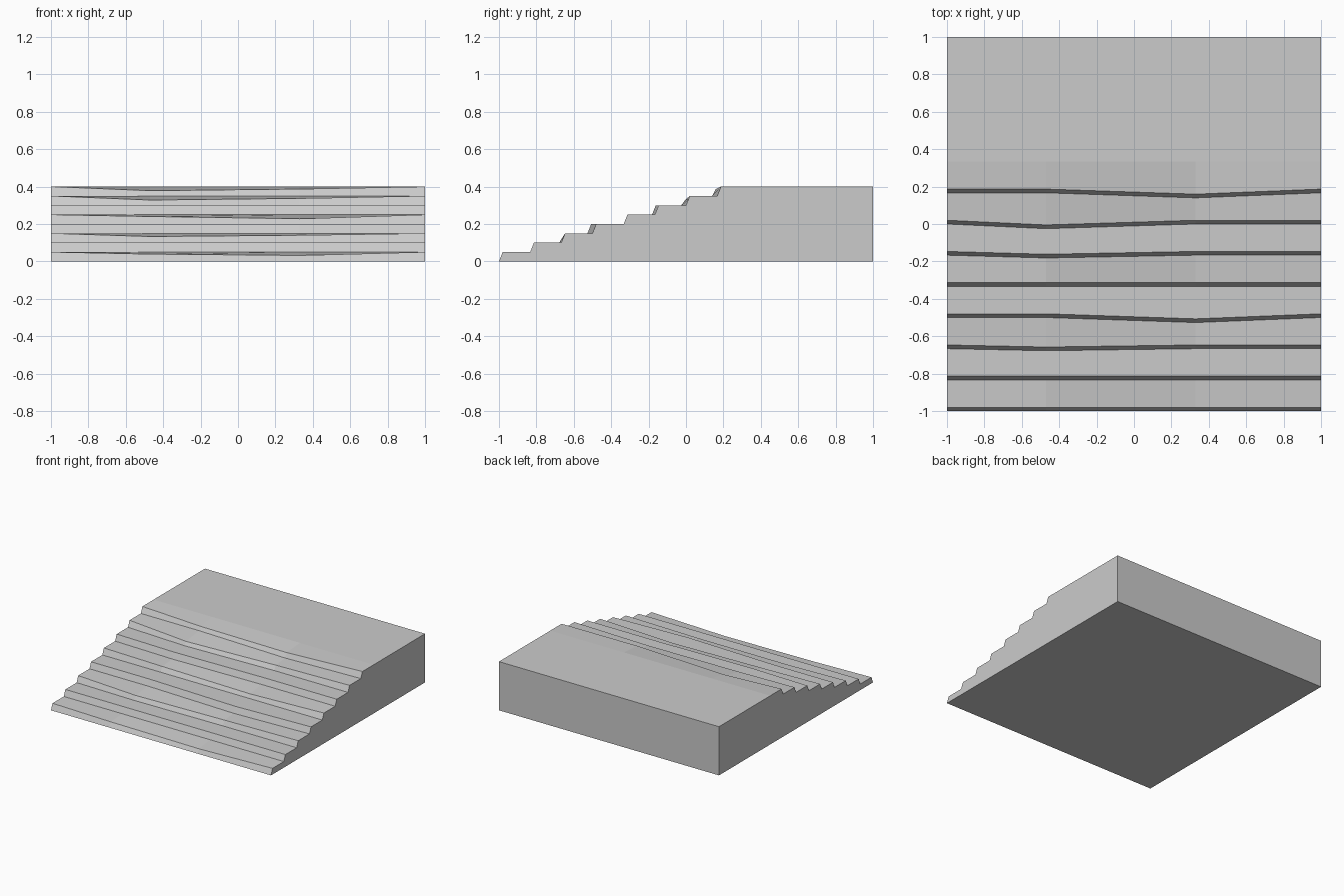
import bpy, bmesh

if "Cube" in bpy.data.objects:
    bpy.data.objects.remove(bpy.data.objects["Cube"])

STEPS, RISE, GOING, SLOPE = 8, 0.05, 1 / 6, 0.02
COLUMNS = [-1.0, -0.47, 0.33, 1.0]
# Wear per step at the two inner columns: forward shift and nosing dip
SHIFT = {2: (0.011, 0), 3: (0, 0.027), 5: (0.015, 0), 6: (0.025, 0), 7: (0, 0.027)}
DIP = {0: (0.011, 0.018), 2: (0.017, 0.010), 4: (0.010, 0.022),
       6: (0.022, 0.013), 7: (0.022, 0.013)}


def worn(table, step, col):
    return table.get(step, (0, 0))[col - 1] if col in (1, 2) else 0


def profile(col):
    """Stair outline in y, z for one column, from front foot to back foot."""
    pts = []
    for i in range(STEPS):
        y = -1 + i * GOING - worn(SHIFT, i, col)
        pts.append((y, i * RISE))
        pts.append((y + SLOPE, (i + 1) * RISE - worn(DIP, i, col)))
    top = STEPS * RISE
    return pts + [(-1 + STEPS * GOING, top), (1, top), (1, 0)]


# Loft the outlines across the width
bm = bmesh.new()
rows = [[bm.verts.new((x, y, z)) for y, z in profile(c)]
        for c, x in enumerate(COLUMNS)]
n = len(rows[0])
for a, b in zip(rows, rows[1:]):
    for i in range(n):
        j = (i + 1) % n
        bm.faces.new((a[i], b[i], b[j], a[j]))

# Side walls
bm.faces.new(rows[0])
bm.faces.new(rows[-1][::-1])
bmesh.ops.recalc_face_normals(bm, faces=bm.faces)

mesh = bpy.data.meshes.new("worn_stairs")
bm.to_mesh(mesh)
bm.free()
stairs = bpy.data.objects.new("worn_stairs", mesh)
bpy.context.collection.objects.link(stairs)
